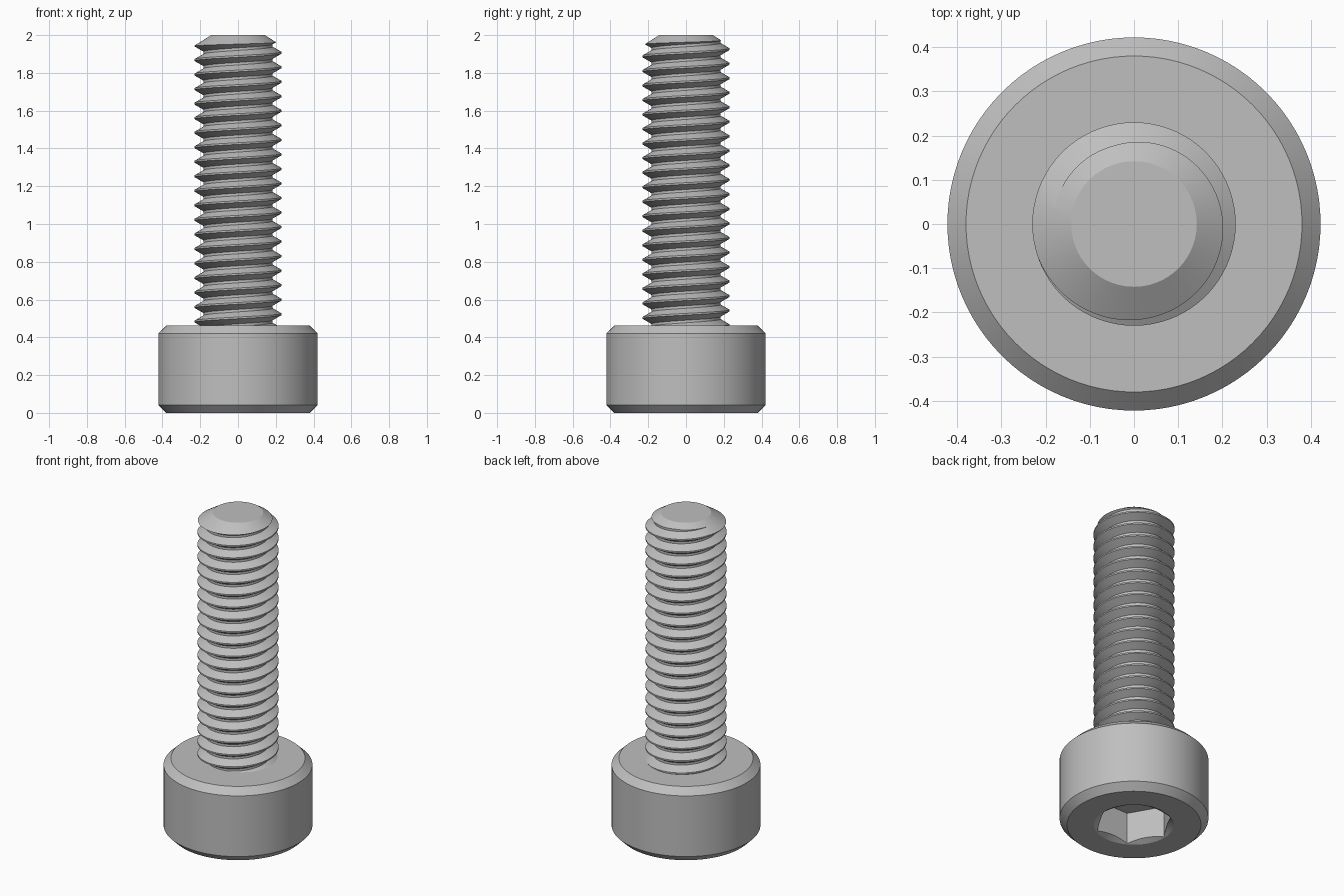
import bpy, bmesh, math

PITCH, CREST, ROOT = 0.0769, 0.23, 0.183
HEAD_TOP, TIP = 0.4615, 2.0
SEGMENTS, TURNS = 72, 24

if "Cube" in bpy.data.objects:
    bpy.data.objects.remove(bpy.data.objects["Cube"], do_unlink=True)

steel = bpy.data.materials.new("grey steel")
steel.use_nodes = True
steel.diffuse_color = (0.52, 0.52, 0.52, 1)
steel.node_tree.nodes["Principled BSDF"].inputs["Base Color"].default_value = steel.diffuse_color


def make_object(name, bm):
    bmesh.ops.recalc_face_normals(bm, faces=bm.faces)
    mesh = bpy.data.meshes.new(name)
    bm.to_mesh(mesh)
    bm.free()
    mesh.materials.append(steel)
    obj = bpy.data.objects.new(name, mesh)
    bpy.context.collection.objects.link(obj)
    return obj


def lathe(name, profile, sides):
    """Closed solid of revolution from (radius, height) points."""
    bm = bmesh.new()
    rings = []
    for r, z in profile:
        angles = [math.tau * i / sides for i in range(sides)]
        rings.append([bm.verts.new((r * math.cos(a), r * math.sin(a), z)) for a in angles])
    for low, high in zip(rings, rings[1:]):
        for i in range(sides):
            j = (i + 1) % sides
            bm.faces.new((low[i], low[j], high[j], high[i]))
    bm.faces.new(rings[0])
    bm.faces.new(rings[-1])
    return make_object(name, bm)


def activate(obj):
    bpy.ops.object.select_all(action="DESELECT")
    obj.select_set(True)
    bpy.context.view_layer.objects.active = obj


def combine(obj, tool, operation):
    tool.hide_render = True
    mod = obj.modifiers.new("cut", "BOOLEAN")
    mod.operation, mod.object, mod.solver = operation, tool, "EXACT"
    activate(obj)
    bpy.ops.object.modifier_apply(modifier=mod.name)
    bpy.data.objects.remove(tool, do_unlink=True)


def smooth(obj):
    activate(obj)
    bpy.ops.object.shade_smooth_by_angle(angle=math.radians(22))


def helical_thread(name):
    """Right-handed V thread, closed at both ends."""
    half_flat = 0.0045
    flank = (CREST - ROOT) * math.tan(math.radians(30))
    tooth = [(CREST, -half_flat), (CREST, half_flat),
             (ROOT, half_flat + flank), (ROOT, PITCH - half_flat - flank)]
    start = 1.945 - PITCH * (TURNS - 2.5)
    levels = len(tooth) * TURNS
    bm = bmesh.new()
    columns = []
    for i in range(SEGMENTS):
        a = math.tau * i / SEGMENTS
        column = []
        for k in range(levels):
            r, dz = tooth[k % len(tooth)]
            z = start + PITCH * (i / SEGMENTS + k // len(tooth)) + dz
            column.append(bm.verts.new((r * math.cos(a), r * math.sin(a), z)))
        columns.append(column)
    # the last column joins the first one a full turn higher
    columns.append(columns[0][len(tooth):])
    for left, right in zip(columns, columns[1:]):
        for k in range(min(len(left), len(right)) - 1):
            bm.faces.new((left[k], right[k], right[k + 1], left[k + 1]))
    # fan each open end to a point on the axis
    middle = (HEAD_TOP + TIP) / 2
    rim = [e for e in bm.edges if e.is_boundary]
    for at_top in (False, True):
        edges = [e for e in rim if (e.verts[0].co.z > middle) == at_top]
        height = sum(e.verts[0].co.z for e in edges) / len(edges)
        hub = bm.verts.new((0, 0, height))
        for e in edges:
            bm.faces.new((e.verts[0], e.verts[1], hub))
    return make_object(name, bm)


# Cylindrical head with chamfered rims
head = lathe("head", [(0.38, 0), (0.422, 0.042), (0.422, HEAD_TOP - 0.04),
                      (0.38, HEAD_TOP)], 96)

# Hexagonal socket with a countersunk mouth
combine(head, lathe("socket_cutter", [(0.221, -0.1), (0.221, 0.2)], 6), "DIFFERENCE")
combine(head, lathe("mouth_cutter", [(0.261, -0.02), (0.122, 0.06)], 96), "DIFFERENCE")
smooth(head)

# Threaded shank trimmed to a chamfered tip
shank = helical_thread("threaded_shank")
combine(shank, lathe("tip_trimmer", [(0.3, 0.4), (0.3, TIP - 0.1),
                                     (0.142, TIP)], 96), "INTERSECT")
smooth(shank)
